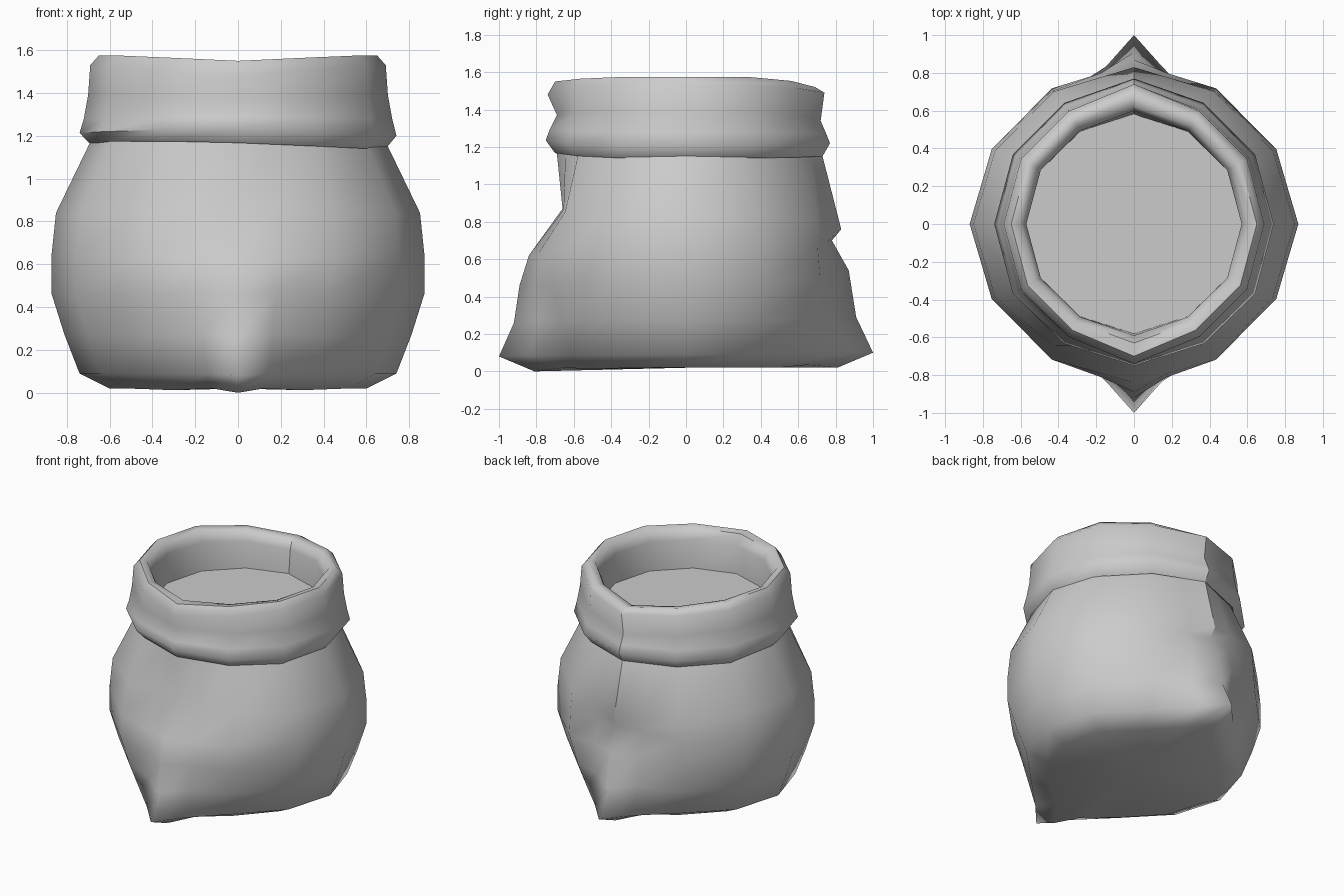
import bpy, bmesh, math
from mathutils import Vector

cube = bpy.data.objects.get("Cube")
if cube:
    bpy.data.objects.remove(cube, do_unlink=True)

SIDES = 12

cloth = bpy.data.materials.new("grey_cloth")
cloth.use_nodes = True
GREY = (0.6, 0.6, 0.6, 1)
cloth.diffuse_color = GREY
cloth.node_tree.nodes["Principled BSDF"].inputs["Base Color"].default_value = GREY


def finish(bm, name, angle):
    """Turn a bmesh into a smooth-shaded grey object with a creased back seam."""
    bmesh.ops.recalc_face_normals(bm, faces=bm.faces)
    for edge in bm.edges:
        if all(abs(v.co.x) < .001 and v.co.y > 0 and v.co.z > .6 for v in edge.verts):
            edge.smooth = False
    mesh = bpy.data.meshes.new(name)
    bm.to_mesh(mesh)
    bm.free()
    mesh.materials.append(cloth)
    obj = bpy.data.objects.new(name, mesh)
    bpy.context.collection.objects.link(obj)
    bpy.ops.object.select_all(action="DESELECT")
    obj.select_set(True)
    bpy.context.view_layer.objects.active = obj
    bpy.ops.object.shade_smooth_by_angle(angle=math.radians(angle))
    return obj


def ring_points(ring, shoulder=.5, flank=.866, tilt=0):
    """One loop of cloth; the front and back seams have their own reach and height."""
    radius, height, front, front_z, back, back_z = ring
    points = []
    for i in range(SIDES):
        a = math.tau * i / SIDES
        x, y, z = radius * math.cos(a), radius * math.sin(a), height
        side = 1 if y > 0 else -1
        reach, seam_z = (back, back_z) if y > 0 else (front, front_z)
        if i % 6 == 3:
            x, y, z = 0, side * reach, seam_z
        elif i % 6 in (2, 4):
            y = side * min(radius * flank, radius * .45 + reach * .4)
            z += (seam_z - height) * .4
        elif i % 6 in (1, 5):
            y = side * radius * shoulder
        # the hem rides up towards the front on one side
        z += tilt * max(0, -math.cos(a - math.radians(50)))
        points.append(Vector((x, y, z)))
    return points


def add_hollows(points, depth):
    """Insert a column on each side of both seams, pushed inwards."""
    result = []
    for i, p in enumerate(points):
        q = points[(i + 1) % SIDES]
        result.append(p)
        if i % 6 in (2, 3):
            seam, side = (q, p) if i % 6 == 2 else (p, q)
            mid = seam.lerp(side, .4)
            mid.y -= math.copysign(depth, mid.y)
            mid.z += depth * .5
            result.append(mid)
    return result


def bridge(bm, loops):
    """Skin a stack of loops and return their vertices."""
    rings = [[bm.verts.new(p) for p in loop] for loop in loops]
    for low, high in zip(rings, rings[1:]):
        for i in range(len(low)):
            j = (i + 1) % len(low)
            bm.faces.new((low[i], low[j], high[j], high[i]))
    return rings


# Sack body: side radius, side z, front reach, front z, back reach, back z
body_rings = [
    (.60, .02, .81, .00, .81, .02),
    (.74, .09, 1.0, .08, 1.0, .10),
    (.81, .27, .92, .26, .91, .29),
    (.87, .46, .89, .46, .87, .54),
    (.87, .65, .84, .62, .78, .70),
    (.85, .84, .66, .87, .83, .76),
    (.70, 1.15, .69, 1.16, .73, 1.15),
    (.66, 1.24, .66, 1.24, .69, 1.24),
]
hollow_depths = [.03, .01, .03, .01, 0, 0, 0, 0]
bm = bmesh.new()
rings = bridge(bm, [add_hollows(ring_points(r, .455, .825), d)
                    for r, d in zip(body_rings, hollow_depths)])
base = bm.faces.new(rings[0])
bmesh.ops.poke(bm, faces=[base])
finish(bm, "sack_body", 80)

# Rolled collar: from the tucked lower edge, over the rim and down inside
collar_rings = [
    (.65, 1.17, .65, 1.17, .69, 1.17),
    (.69, 1.14, .70, 1.14, .73, 1.15),
    (.74, 1.20, .75, 1.22, .77, 1.22),
    (.72, 1.28, .73, 1.29, .75, 1.27),
    (.70, 1.39, .69, 1.37, .72, 1.34),
    (.69, 1.53, .74, 1.48, .74, 1.49),
    (.65, 1.575, .70, 1.55, .69, 1.52),
    (.60, 1.565, .63, 1.55, .62, 1.51),
    (.57, 1.49, .59, 1.48, .60, 1.45),
    (.57, 1.25, .58, 1.25, .58, 1.25),
]
hem_tilt = [.035, .035, .02]
bm = bmesh.new()
bridge(bm, [ring_points(r, tilt=hem_tilt[k] if k < len(hem_tilt) else 0)
            for k, r in enumerate(collar_rings)])
finish(bm, "rolled_collar", 60)

# Flat surface of the contents
bm = bmesh.new()
contents_ring = ring_points((.58, 1.28, .59, 1.28, .59, 1.28))
bm.faces.new([bm.verts.new(p) for p in contents_ring])
contents = finish(bm, "contents", 30)
if contents.data.polygons[0].normal.z < 0:
    contents.data.flip_normals()
